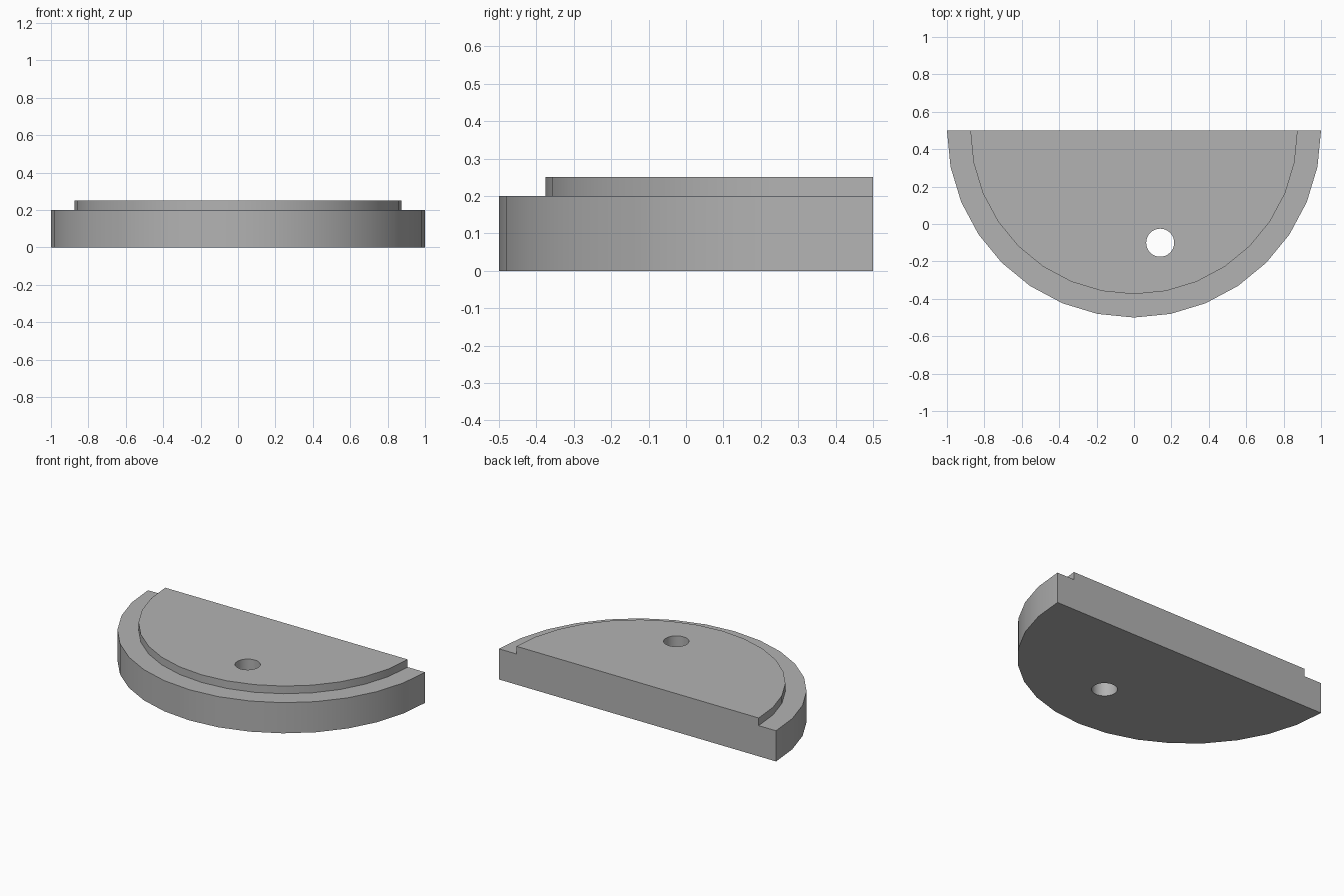
import bpy, bmesh, math

if "Cube" in bpy.data.objects:
    bpy.data.objects.remove(bpy.data.objects["Cube"])

BACK_Y, SEGMENTS = 0.5, 16

grey = bpy.data.materials.new("neutral_grey")
grey.use_nodes = True
colour = (0.45, 0.45, 0.45, 1)
grey.diffuse_color = colour
grey.node_tree.nodes["Principled BSDF"].inputs["Base Color"].default_value = colour


def half_ring(bm, radius, z):
    """Row of vertices along the front semicircle, from left to right."""
    angles = [math.pi * i / SEGMENTS for i in range(SEGMENTS + 1)]
    return [bm.verts.new((radius * math.cos(a), BACK_Y - radius * math.sin(a), z))
            for a in angles]


# Stepped half disc: base rim, ledge and raised plate
bm = bmesh.new()
profile = [(1.0, 0.0), (1.0, 0.2), (0.875, 0.2), (0.875, 0.25)]
rows = [half_ring(bm, r, z) for r, z in profile]
for low, high in zip(rows, rows[1:]):
    for i in range(SEGMENTS):
        bm.faces.new((low[i], low[i + 1], high[i + 1], high[i]))
bm.faces.new(rows[0])
bm.faces.new(rows[-1])
# Flat back wall
bm.faces.new([row[0] for row in rows] + [row[-1] for row in reversed(rows)])
bmesh.ops.recalc_face_normals(bm, faces=bm.faces)
mesh = bpy.data.meshes.new("stepped_half_disc")
bm.to_mesh(mesh)
bm.free()
mesh.materials.append(grey)
disc = bpy.data.objects.new("stepped_half_disc", mesh)
bpy.context.collection.objects.link(disc)

# Round through hole
bpy.ops.mesh.primitive_cylinder_add(vertices=32, radius=0.075, depth=1,
                                    location=(0.14, -0.1, 0.1))
cutter = bpy.context.object
cutter.name = "hole_cutter"
cutter.hide_render = True
cutter.data.materials.append(grey)
hole = disc.modifiers.new("hole", "BOOLEAN")
hole.operation = "DIFFERENCE"
hole.solver = "EXACT"
hole.object = cutter

bpy.ops.object.select_all(action="DESELECT")
disc.select_set(True)
bpy.context.view_layer.objects.active = disc
bpy.ops.object.modifier_apply(modifier=hole.name)
bpy.data.objects.remove(cutter)

# Smooth curved walls, crisp corners
bpy.ops.object.shade_smooth_by_angle(angle=math.radians(30))
